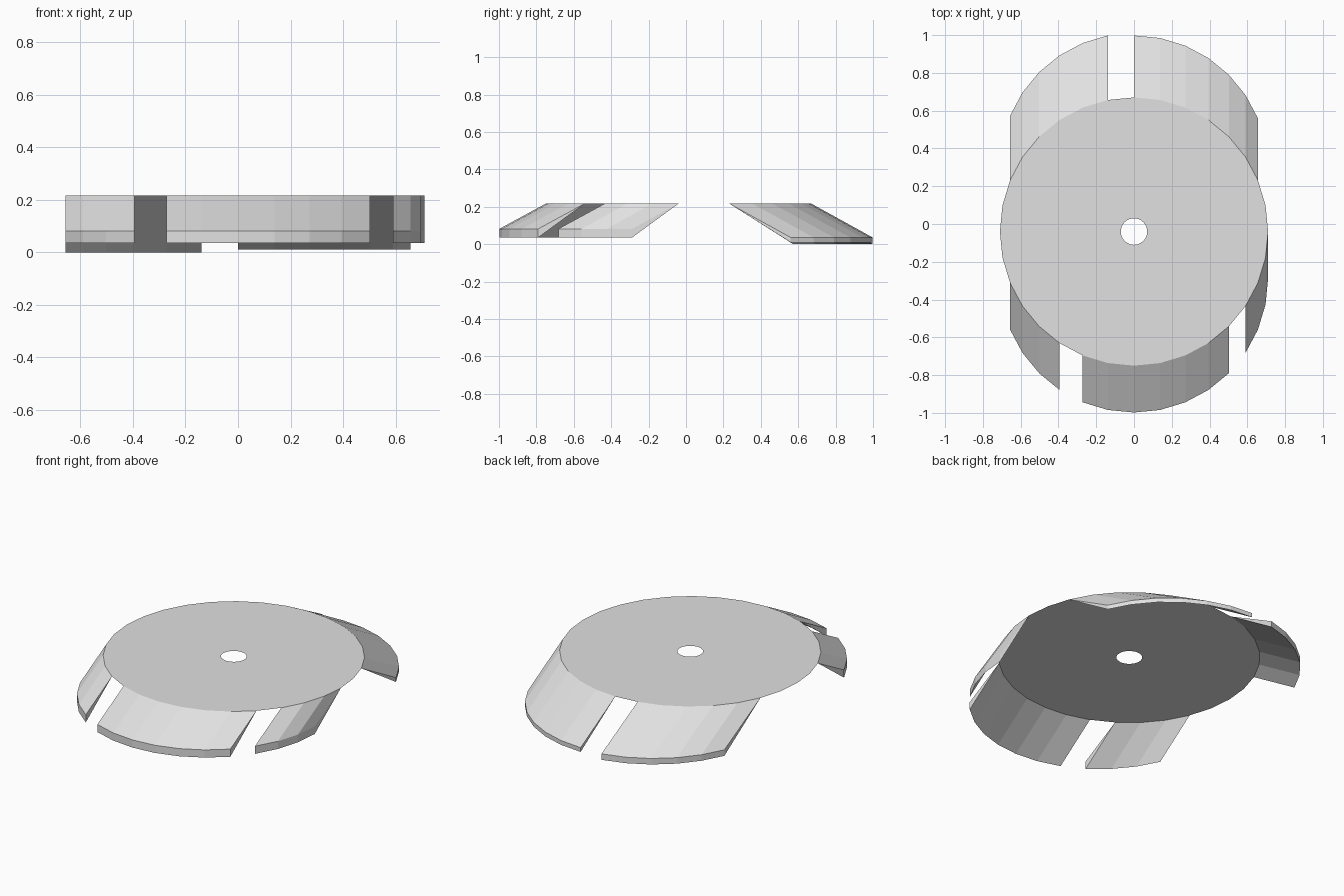
import bpy
import bmesh
import math

cube = bpy.data.objects.get("Cube")
if cube:
    bpy.data.objects.remove(cube, do_unlink=True)

SIDES = 32
RADIUS = 0.71
HOLE = 0.07
CENTRE_Y = -0.04
TOP = 0.217

grey = bpy.data.materials.new("light grey")
grey.use_nodes = True
grey.diffuse_color = (0.75, 0.75, 0.75, 1)
grey.node_tree.nodes["Principled BSDF"].inputs["Base Color"].default_value = (0.75, 0.75, 0.75, 1)


def rim_point(step, radius, z=TOP, shift=0.0):
    """Point on the circle, counted clockwise from the back."""
    a = 2 * math.pi * step / SIDES
    return (radius * math.sin(a), CENTRE_Y + radius * math.cos(a) + shift, z)


def finish(name, bm):
    mesh = bpy.data.meshes.new(name)
    bm.to_mesh(mesh)
    bm.free()
    mesh.materials.append(grey)
    obj = bpy.data.objects.new(name, mesh)
    bpy.context.collection.objects.link(obj)
    return obj


# Thin flat disc with a round centre hole
bm = bmesh.new()
outer = [bm.verts.new(rim_point(i, RADIUS)) for i in range(SIDES)]
inner = [bm.verts.new(rim_point(i, HOLE)) for i in range(SIDES)]
for i in range(SIDES):
    j = (i + 1) % SIDES
    bm.faces.new((outer[j], outer[i], inner[i], inner[j]))
finish("disc", bm)


def flap(name, first, last, shift, lip_top, lip_bottom):
    """Wedge that starts at the disc rim and thickens to an upright lip."""
    bm = bmesh.new()
    rows = []
    for i in range(first, last + 1):
        rows.append([bm.verts.new(rim_point(i, RADIUS, z, s)) for z, s in
                     ((TOP, 0), (lip_top, shift), (lip_bottom, shift))])
    for a, b in zip(rows, rows[1:]):
        for k in range(3):
            n = (k + 1) % 3
            bm.faces.new((a[k], a[n], b[n], b[k]))
    bm.faces.new(rows[0])
    bm.faces.new(rows[-1])
    bmesh.ops.recalc_face_normals(bm, faces=bm.faces)
    finish(name, bm)


# Flaps slanting backwards
flap("back_left_flap", 0, 6, 0.328, 0.036, 0.01)
flap("back_right_flap", 26, 31, 0.342, 0.036, 0.0)

# Flaps slanting forwards
for name, first, last in (("side_flap", 8, 11),
                          ("front_flap", 12, 18),
                          ("front_corner_flap", 19, 22)):
    flap(name, first, last, -0.248, 0.082, 0.036)
